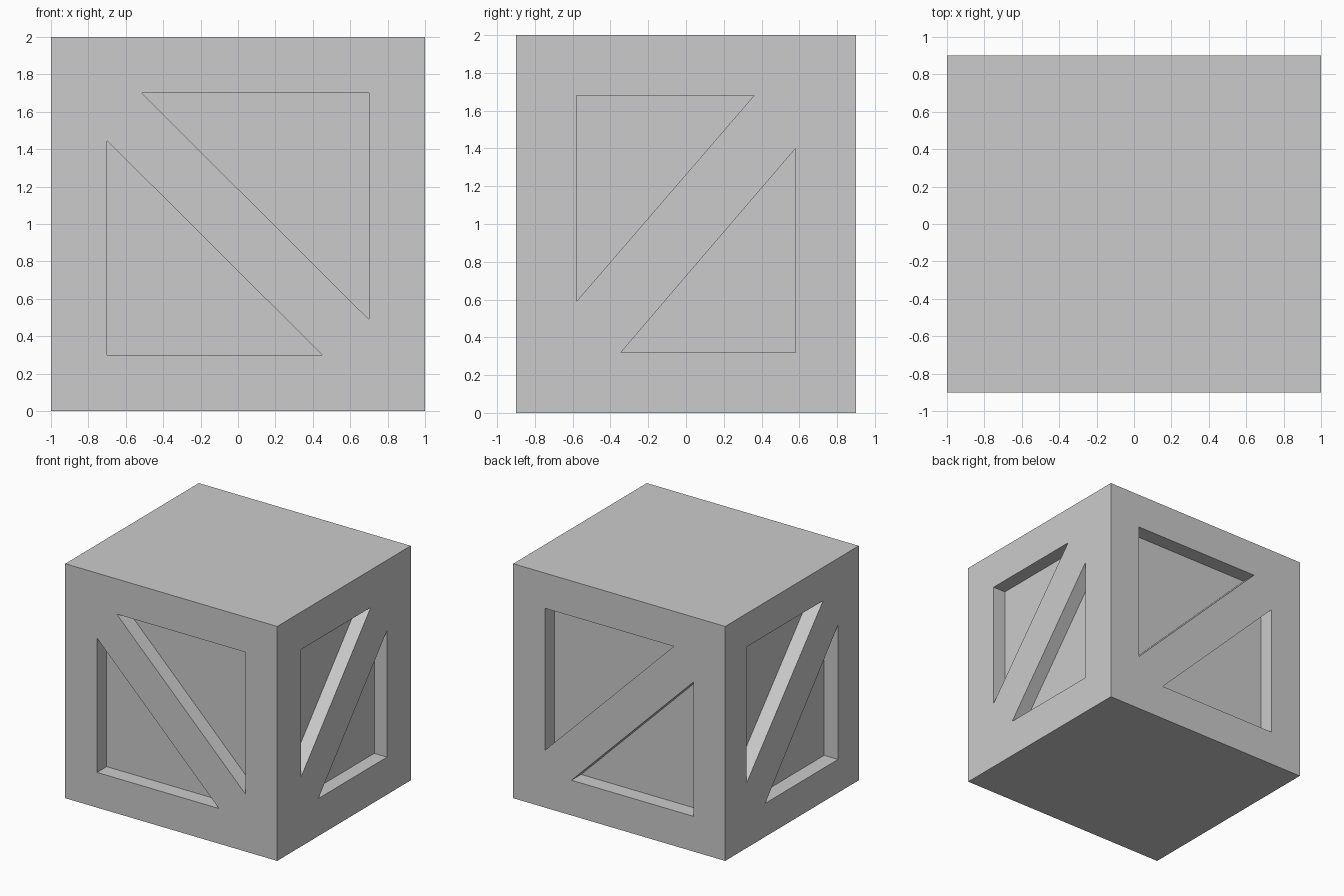
import bpy, bmesh

if "Cube" in bpy.data.objects:
    bpy.data.objects.remove(bpy.data.objects["Cube"])

# Crate body
W, D, H = 2.0, 1.8, 2.0
bpy.ops.mesh.primitive_cube_add(size=1, location=(0, 0, H / 2))
crate = bpy.context.object
crate.name = "crate_body"
crate.scale = (W, D, H)
bpy.ops.object.transform_apply(location=True, rotation=False, scale=True)

# Triangle pairs, as (position along the face, height)
front_back = [[(-0.515, 1.70), (0.70, 1.70), (0.70, 0.49)],
              [(-0.70, 1.445), (-0.70, 0.30), (0.45, 0.30)]]
right = [[(-0.58, 1.68), (0.36, 1.68), (-0.58, 0.59)],
         [(-0.345, 0.32), (0.58, 0.32), (0.58, 1.40)]]
left = [[(0.615, 1.715), (-0.42, 1.715), (0.615, 0.55)],
        [(0.36, 0.285), (-0.62, 0.285), (-0.62, 1.43)]]

# side: triangles, axis of the face normal, recess floor, outer end of cutter
sides = [(front_back, "y", -D / 2 + 0.13, -D / 2 - 0.1),
         (front_back, "y", D / 2 - 0.13, D / 2 + 0.1),
         (right, "x", W / 2 - 0.12, W / 2 + 0.1),
         (left, "x", -W / 2 + 0.13, -W / 2 - 0.1)]


def add_prism(bm, tri, axis, a, b):
    """Triangular prism running from a to b along the axis."""
    def ring(d):
        return [bm.verts.new((u, d, z) if axis == "y" else (d, u, z)) for u, z in tri]
    r0, r1 = ring(a), ring(b)
    bm.faces.new(r0)
    bm.faces.new(r1)
    for i in range(3):
        j = (i + 1) % 3
        bm.faces.new((r0[i], r0[j], r1[j], r1[i]))


# Cutter holding all eight recess prisms
bm = bmesh.new()
for tris, axis, a, b in sides:
    for tri in tris:
        add_prism(bm, tri, axis, a, b)
bmesh.ops.recalc_face_normals(bm, faces=bm.faces)
mesh = bpy.data.meshes.new("recess_cutter")
bm.to_mesh(mesh)
bm.free()
cutter = bpy.data.objects.new("recess_cutter", mesh)
cutter.hide_render = True
bpy.context.collection.objects.link(cutter)

# Sink the recesses, leaving a frame and diagonal brace on each side
mod = crate.modifiers.new("recesses", "BOOLEAN")
mod.operation = "DIFFERENCE"
mod.solver = "EXACT"
mod.object = cutter
bpy.context.view_layer.objects.active = crate
bpy.ops.object.modifier_apply(modifier=mod.name)
bpy.data.objects.remove(cutter, do_unlink=True)
